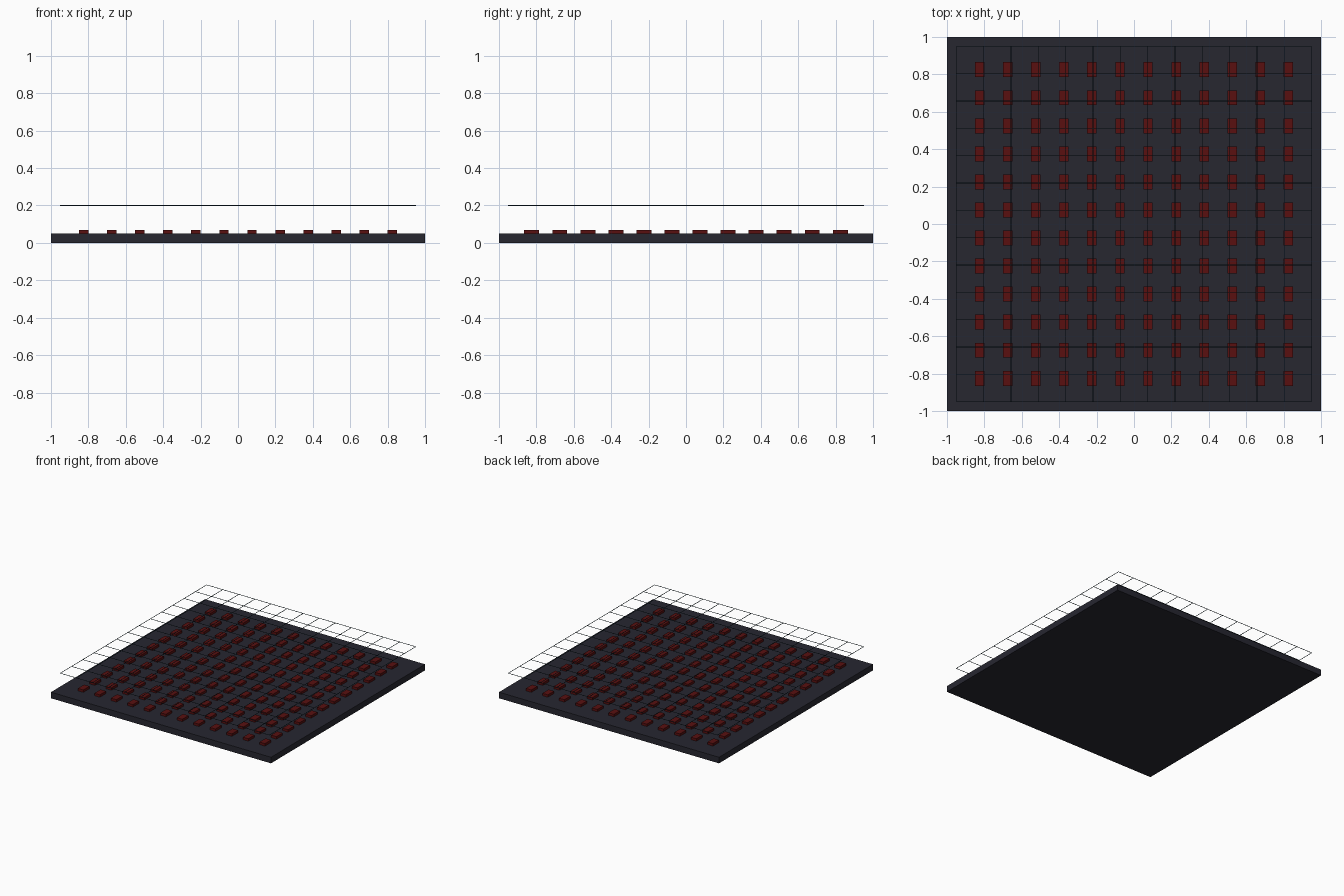
import bpy, bmesh
from math import pi
from mathutils import Matrix

if "Cube" in bpy.data.objects:
    bpy.data.objects.remove(bpy.data.objects["Cube"])


def make_object(name, bm, color):
    mesh = bpy.data.meshes.new(name)
    bm.to_mesh(mesh)
    bm.free()
    mat = bpy.data.materials.new(name + "_color")
    mat.diffuse_color = color
    mat.use_nodes = True
    mat.node_tree.nodes["Principled BSDF"].inputs["Base Color"].default_value = mat.diffuse_color
    mesh.materials.append(mat)
    ob = bpy.data.objects.new(name, mesh)
    bpy.context.collection.objects.link(ob)
    return ob


def add_box(bm, center, size):
    m = Matrix.Translation(center) @ Matrix.Diagonal((*size, 1))
    bmesh.ops.create_cube(bm, size=1, matrix=m)


def add_rod(bm, center, axis, length, radius):
    turn = Matrix.Rotation(pi / 2, 4, 'Y' if axis == 'X' else 'X')
    bmesh.ops.create_cone(bm, cap_ends=True, segments=8, radius1=radius,
                          radius2=radius, depth=length,
                          matrix=Matrix.Translation(center) @ turn)


# Base slab
bm = bmesh.new()
add_box(bm, (0, 0, 0.025), (2, 2, 0.05))
make_object("base_slab", bm, (0.02, 0.02, 0.03, 1))

# 12 x 12 field of small red blocks
bm = bmesh.new()
for i in range(12):
    for j in range(12):
        add_box(bm, (-0.825 + 0.15 * i, -0.825 + 0.15 * j, 0.06), (0.05, 0.08, 0.02))
make_object("red_blocks", bm, (0.1, 0.005, 0.005, 1))

# Thin wire grid floating above
bm = bmesh.new()
for i in range(14):
    p = -0.95 + 1.9 * i / 13
    add_rod(bm, (0, p, 0.2), 'X', 1.9, 0.002)
    add_rod(bm, (p, 0, 0.2), 'Y', 1.9, 0.002)
make_object("wire_grid", bm, (0.005, 0.02, 0.03, 1))
